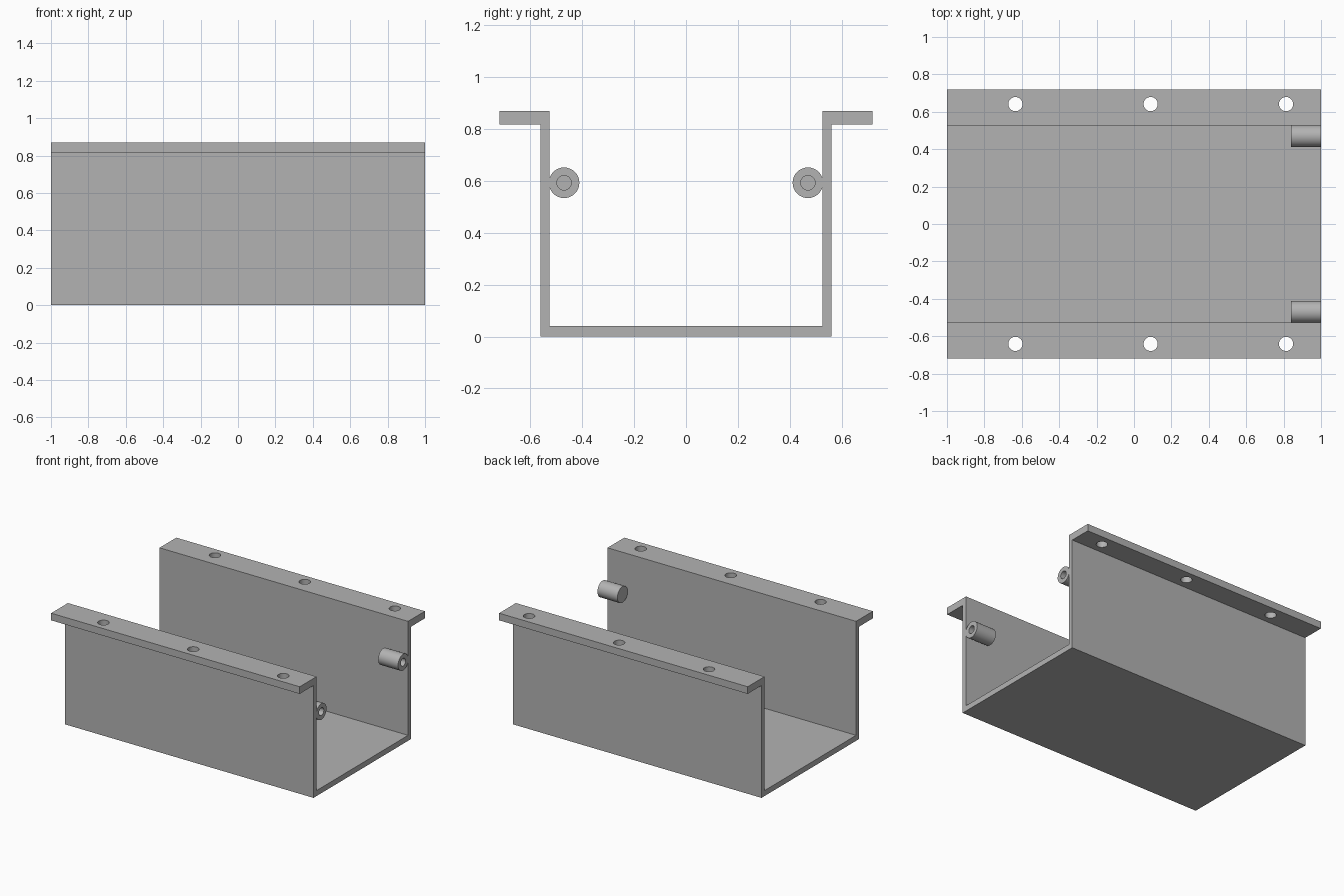
import bpy
import bmesh
import math
from mathutils import Matrix, Vector

default = bpy.data.objects.get("Cube")
if default:
    bpy.data.objects.remove(default, do_unlink=True)

grey = bpy.data.materials.new("plain grey")
grey.use_nodes = True
colour = (0.45, 0.45, 0.45, 1)
grey.diffuse_color = colour
grey.node_tree.nodes["Principled BSDF"].inputs["Base Color"].default_value = colour

HALF_LENGTH = 1.0
FLANGE_Y, OUTER_Y, INNER_Y = 0.719, 0.56, 0.526
TOP_Z, FLANGE_Z, FLOOR_Z = 0.869, 0.817, 0.04


def make_object(name, bm):
    bmesh.ops.recalc_face_normals(bm, faces=bm.faces)
    mesh = bpy.data.meshes.new(name)
    bm.to_mesh(mesh)
    bm.free()
    obj = bpy.data.objects.new(name, mesh)
    bpy.context.collection.objects.link(obj)
    mesh.materials.append(grey)
    return obj


def select_only(obj):
    bpy.ops.object.select_all(action="DESELECT")
    obj.select_set(True)
    bpy.context.view_layer.objects.active = obj


# Channel: one open cross-section with outward flanges, swept along x
half = [(OUTER_Y, 0), (OUTER_Y, FLANGE_Z), (FLANGE_Y, FLANGE_Z),
        (FLANGE_Y, TOP_Z), (INNER_Y, TOP_Z), (INNER_Y, FLOOR_Z)]
profile = half + [(-y, z) for y, z in reversed(half)]
bm = bmesh.new()
face = bm.faces.new([bm.verts.new((-HALF_LENGTH, y, z)) for y, z in profile])
swept = bmesh.ops.extrude_face_region(bm, geom=[face], use_keep_orig=True)
bmesh.ops.translate(bm, vec=(2 * HALF_LENGTH, 0, 0),
                    verts=[v for v in swept["geom"] if isinstance(v, bmesh.types.BMVert)])
channel = make_object("flanged_channel", bm)

# Screw holes through both flanges
bm = bmesh.new()
for x in (-0.634, 0.089, 0.813):
    for side in (-1, 1):
        bmesh.ops.create_cone(bm, cap_ends=True, segments=32, radius1=0.038, radius2=0.038,
                              depth=0.2, matrix=Matrix.Translation((x, side * 0.641, 0.843)))
cutter = make_object("hole_cutter", bm)
cutter.hide_render = True
cut = channel.modifiers.new("screw_holes", "BOOLEAN")
cut.operation, cut.solver, cut.object = "DIFFERENCE", "EXACT", cutter
select_only(channel)
bpy.ops.object.modifier_apply(modifier=cut.name)
bpy.data.objects.remove(cutter, do_unlink=True)
bpy.ops.object.shade_smooth_by_angle(angle=math.radians(30))


# Screw bosses: a lathed cylinder with a blind hole facing the +x end
def make_boss(name, y):
    outline = [(0.84, 0), (0.84, 0.059), (1.0, 0.059), (1.0, 0.028), (0.88, 0.028), (0.88, 0)]
    bm = bmesh.new()
    verts = [bm.verts.new((x, r, 0)) for x, r in outline]
    edges = [bm.edges.new(pair) for pair in zip(verts, verts[1:])]
    bmesh.ops.spin(bm, geom=verts + edges, cent=(0, 0, 0), axis=Vector((1, 0, 0)),
                   angle=math.tau, steps=32)
    bmesh.ops.remove_doubles(bm, verts=bm.verts, dist=0.0001)
    bmesh.ops.translate(bm, verts=bm.verts, vec=(0, y, 0.593))
    boss = make_object(name, bm)
    select_only(boss)
    bpy.ops.object.shade_smooth_by_angle(angle=math.radians(30))


make_boss("front_screw_boss", -0.47)
make_boss("back_screw_boss", 0.47)
